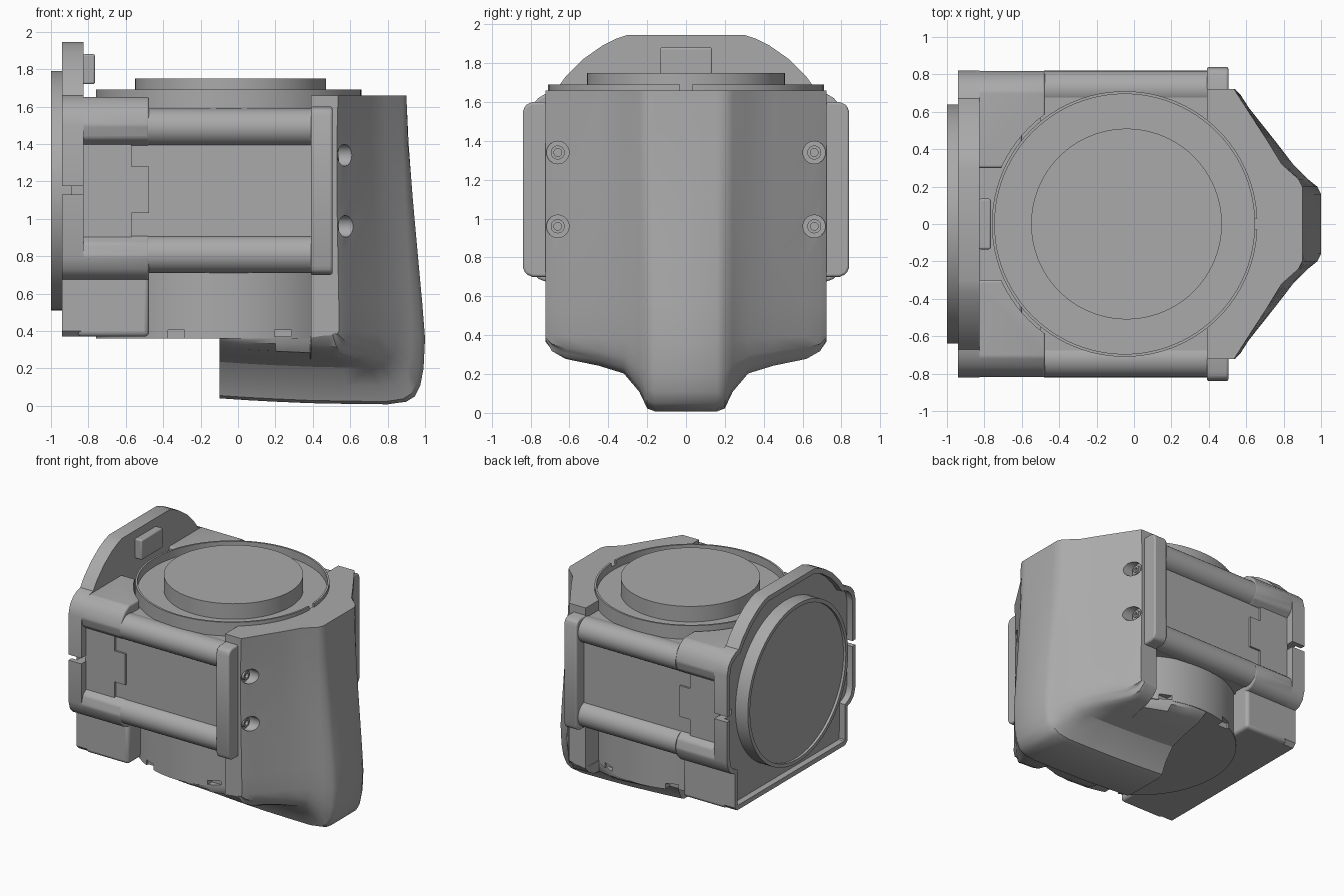
import bpy, bmesh, math
from mathutils import Matrix

cube = bpy.data.objects.get("Cube")
if cube:
    bpy.data.objects.remove(cube, do_unlink=True)

grey = bpy.data.materials.new("plain_grey")
grey.use_nodes = True
grey.diffuse_color = (0.4, 0.4, 0.4, 1)
grey.node_tree.nodes["Principled BSDF"].inputs["Base Color"].default_value = (0.4, 0.4, 0.4, 1)


def smooth(obj, angle=32):
    bpy.ops.object.select_all(action='DESELECT')
    bpy.context.view_layer.objects.active = obj
    obj.select_set(True)
    bpy.ops.object.shade_smooth_by_angle(angle=math.radians(angle))


def finish(name, bm, bevel=0):
    bmesh.ops.remove_doubles(bm, verts=bm.verts, dist=0.0005)
    bmesh.ops.recalc_face_normals(bm, faces=bm.faces)
    mesh = bpy.data.meshes.new(name)
    bm.to_mesh(mesh)
    bm.free()
    obj = bpy.data.objects.new(name, mesh)
    bpy.context.collection.objects.link(obj)
    mesh.materials.append(grey)
    if bevel:
        mod = obj.modifiers.new("bevel", 'BEVEL')
        mod.width, mod.segments, mod.limit_method = bevel, 3, 'ANGLE'
    smooth(obj)
    return obj


def box(name, x, y, z, bevel=0.015):
    bm = bmesh.new()
    bmesh.ops.create_cube(bm, size=1)
    for v in bm.verts:
        v.co = [lo + (c + 0.5) * (hi - lo) for c, (lo, hi) in zip(v.co, (x, y, z))]
    return finish(name, bm, bevel)


def cylinder(name, center, radius, length, axis='Z', lip=0, depth=0, sides=64):
    """Cylinder with an optional recessed face inside a thin lip on its +axis end."""
    bm = bmesh.new()
    bmesh.ops.create_cone(bm, cap_ends=True, segments=sides, radius1=radius,
                          radius2=radius, depth=length)
    if lip:
        top = max(bm.faces, key=lambda f: f.calc_center_median().z)
        bmesh.ops.inset_region(bm, faces=[top], thickness=lip)
        floor = bmesh.ops.extrude_discrete_faces(bm, faces=[top])['faces'][0]
        bmesh.ops.translate(bm, verts=floor.verts, vec=(0, 0, -depth))
    turn = {'Z': Matrix(), 'X': Matrix.Rotation(math.pi / 2, 4, 'Y'),
            '-X': Matrix.Rotation(-math.pi / 2, 4, 'Y')}[axis]
    bmesh.ops.transform(bm, matrix=Matrix.Translation(center) @ turn, verts=bm.verts)
    return finish(name, bm)


def prism(name, outline, x0, x1, pocket=0, bevel=0):
    """Extrude a (y, z) outline along x, with an optional pocket in the x0 face."""
    bm = bmesh.new()
    face = bm.faces.new([bm.verts.new((x0, y, z)) for y, z in outline])
    new = bmesh.ops.extrude_face_region(bm, geom=[face], use_keep_orig=True)['geom']
    bmesh.ops.translate(bm, verts=[g for g in new if isinstance(g, bmesh.types.BMVert)],
                        vec=(x1 - x0, 0, 0))
    if pocket:
        bmesh.ops.inset_region(bm, faces=[face], thickness=0.04)
        inner = bmesh.ops.extrude_discrete_faces(bm, faces=[face])['faces'][0]
        bmesh.ops.translate(bm, verts=inner.verts, vec=(pocket, 0, 0))
    return finish(name, bm, bevel)


def cut(obj, cutter, angle=32):
    """Subtract the cutter, then discard it."""
    mod = obj.modifiers.new("cut", 'BOOLEAN')
    mod.operation, mod.solver, mod.object = 'DIFFERENCE', 'EXACT', cutter
    bpy.context.view_layer.objects.active = obj
    for m in list(obj.modifiers):
        bpy.ops.object.modifier_apply(modifier=m.name)
    bpy.data.objects.remove(cutter, do_unlink=True)
    smooth(obj, angle)


def both(pair, s):
    return tuple(sorted(s * v for v in pair))


# Upright drum with a sunken floor inside its rim, and raised lid
drum = cylinder("drum", (-0.05, 0, 1.025), 0.71, 1.33, lip=0.015, depth=0.065, sides=96)
cylinder("lid_disc", (-0.04, 0, 1.67), 0.51, 0.16, sides=96)
cut(drum, box("rim_slit_cutter", (0.6, 0.7), (-0.03, 0.03), (1.66, 1.75), 0))
for s in (1, -1):
    for x in (-0.33, 0.24):
        cut(drum, box("foot_notch_cutter", (x - 0.045, x + 0.045),
                      both((0.61, 0.75), s), (0.3, 0.405), 0))

# Back plate with arched top
half = [(0.3, 1.945), (0.36, 1.925), (0.43, 1.89), (0.53, 1.82), (0.62, 1.73), (0.67, 1.66),
        (0.71, 1.65), (0.76, 1.62), (0.8, 1.575), (0.82, 1.5), (0.82, 0.8), (0.8, 0.73),
        (0.76, 0.69), (0.72, 0.675), (0.72, 0.4), (0.69, 0.37)]
plate = prism("back_plate", half + [(-y, z) for y, z in reversed(half)], -0.94, -0.825, pocket=0.05)
cylinder("mount_ring", (-0.93, 0, 1.15), 0.64, 0.14, '-X', lip=0.03, depth=0.02, sides=96)
box("top_hook", (-0.83, -0.765), (-0.135, 0.135), (1.72, 1.88), 0.01)
box("lower_back_block", (-0.86, -0.475), (-0.72, 0.72), (0.37, 0.72), 0.025)
box("middle_back_block", (-0.83, -0.6), (-0.6, 0.6), (0.6, 1.35))

# Rounded corner sleeve sections, upper and lower
upper = [(0.3, 1.65), (0.71, 1.65), (0.76, 1.62), (0.8, 1.575), (0.82, 1.5),
         (0.8, 1.43), (0.75, 1.39), (0.3, 1.39)]
lower = [(0.3, 0.91), (0.75, 0.91), (0.8, 0.87), (0.82, 0.8), (0.8, 0.73),
         (0.76, 0.69), (0.72, 0.675), (0.3, 0.675)]
flange = [(0.62, 0.7), (0.79, 0.7), (0.825, 0.715), (0.84, 0.75),
          (0.84, 1.55), (0.825, 1.585), (0.79, 1.6), (0.62, 1.6)]

for s, side in ((1, "left"), (-1, "right")):
    cut(plate, box("slot_cutter", (-1, -0.8), both((0.69, 0.9), s), (1.13, 1.175), 0))
    for level, section, z in (("upper", upper, 1.49), ("lower", lower, 0.81)):
        cylinder(f"{side}_{level}_rail", (-0.04, s * 0.72, z), 0.1, 0.88, 'X', sides=32)
        sleeve = prism(f"{side}_{level}_sleeve", [(s * y, h) for y, h in section],
                       -0.86, -0.475, bevel=0.012)
        # Corner block hugs the drum
        cut(sleeve, cylinder("clearance_cutter", (-0.05, 0, z), 0.725, 1, sides=96))
    # Side wall and panel, with a raised tabbed plate beside the back
    box(side + "_body_wall", (-0.5, 0.42), both((0.5, 0.7), s), (0.72, 1.58), 0)
    box(side + "_side_panel", (-0.6, 0.39), both((0.66, 0.745), s), (0.88, 1.42), 0)
    box(side + "_recess_panel", (-0.83, -0.57), both((0.6, 0.76), s), (0.85, 1.42), 0)
    box(side + "_panel_tab", (-0.6, -0.475), both((0.66, 0.76), s), (1.03, 1.28), 0)
    # Clamp flange beside the grip
    prism(side + "_flange", [(s * y, z) for y, z in flange], 0.39, 0.505, bevel=0.012)

# Ribbed grip that curves under the drum
ys = [0, 0.16, 0.2, 0.24, 0.32, 0.45, 0.62, 0.69, 0.722]
top_in = [0, 0, 0, 0.02, 0.11, 0.19, 0.3, 0.345, 0.365]
low_in = [0, 0, 0.02, 0.07, 0.15, 0.25, 0.385, 0.43, 0.46]
foot_in = [0, 0, 0.015, 0.1, 0.195, 0.235, 0.27, 0.31, 0.37]
# Outer line x, z, then weight of the wall shape and of the foot shape
path = [(0.9, 1.66, 1, 0), (0.912, 1.4, 1, 0), (0.935, 1.1, 1, 0), (0.962, 0.8, 1, 0),
        (0.985, 0.55, 1, 0), (1, 0.36, 1, 0.12), (0.992, 0.2, 1, 0.5), (0.975, 0.11, 1, 0.78),
        (0.945, 0.05, 0.95, 0.95), (0.9, 0.022, 0.86, 1), (0.8, 0.008, 0.64, 1),
        (0.6, 0.01, 0.26, 1), (0.391, 0.014, 0, 1), (0.385, 0.014, 0, 1), (0.2, 0.022, 0, 1),
        (0.05, 0.03, 0, 1), (-0.1, 0.04, 0, 1)]
bm = bmesh.new()
rings = []
for x, z, wall, foot in path:
    blend = min(1, max(0, (1.66 - z) / 1.3))
    wide = ys[-1] if x > 0.39 else math.sqrt(0.71 ** 2 - (x + 0.05) ** 2)
    side = []
    for y, t, l, f in zip(ys, top_in, low_in, foot_in):
        inward = t + (l - t) * blend
        rise = z + foot * f
        side.append((x - wall * inward, min(y, wide), min(rise, 0.365) if x < 0.5 else rise))
    side.append((min(x, 0.39), wide, max(z, 0.37)))
    ring = [(px, -py, pz) for px, py, pz in reversed(side)] + side[1:]
    rings.append([bm.verts.new(p) for p in ring])
n = len(rings[0])
for a, b in zip(rings, rings[1:]):
    for i in range(n):
        j = (i + 1) % n
        bm.faces.new((a[i], a[j], b[j], b[i]))
bm.faces.new(rings[0])
bm.faces.new(rings[-1])
grip = finish("grip", bm)
cut(grip, cylinder("floor_cutter", (-0.05, 0, 1.75), 0.7, 0.26, sides=96), 48)

# Recessed grip screws
for s in (1, -1):
    for z in (1.34, 0.96):
        cut(grip, cylinder("hole_cutter", (0.67, s * 0.66, z), 0.058, 0.3, 'X', sides=32), 48)
        cylinder("grip_screw", (0.52, s * 0.66, z), 0.036, 0.04, 'X', lip=0.016, depth=0.02, sides=24)
